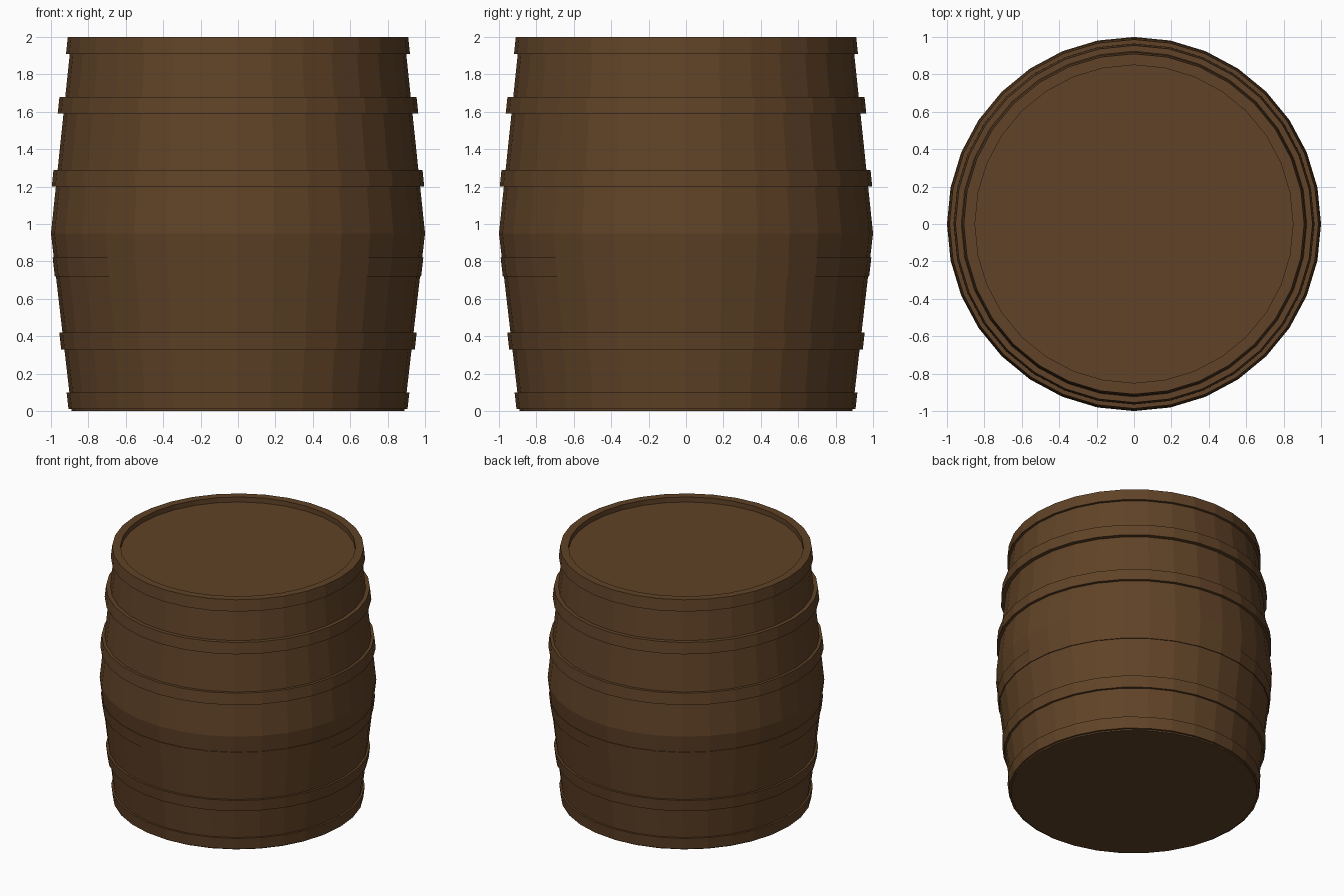
import bpy, bmesh, math

if "Cube" in bpy.data.objects:
    bpy.data.objects.remove(bpy.data.objects["Cube"])

SIDES = 32
BULGE_Z, BULGE_R, END_R = 0.95, 1.0, 0.89

wood = bpy.data.materials.new("dark_brown_wood")
wood.diffuse_color = (0.117, 0.055, 0.020, 1.0)
wood.use_nodes = True
wood.node_tree.nodes["Principled BSDF"].inputs["Base Color"].default_value = wood.diffuse_color


def stave_radius(z):
    """Straight taper from the bulge to each end of the barrel."""
    reach = BULGE_Z if z < BULGE_Z else 2.0 - BULGE_Z
    return BULGE_R - (BULGE_R - END_R) * abs(z - BULGE_Z) / reach


def lathe(name, profile, closed=False):
    """Revolve (radius, z) points around z; open profiles get end caps."""
    bm = bmesh.new()
    rings = []
    for r, z in profile:
        rings.append([bm.verts.new((r * math.cos(2 * math.pi * i / SIDES),
                                    r * math.sin(2 * math.pi * i / SIDES), z))
                      for i in range(SIDES)])
    pairs = list(zip(rings, rings[1:]))
    if closed:
        pairs.append((rings[-1], rings[0]))
    else:
        bm.faces.new(rings[0])
        bm.faces.new(rings[-1])
    for a, b in pairs:
        for i in range(SIDES):
            j = (i + 1) % SIDES
            bm.faces.new((a[i], a[j], b[j], b[i]))
    bmesh.ops.recalc_face_normals(bm, faces=bm.faces)
    mesh = bpy.data.meshes.new(name)
    bm.to_mesh(mesh)
    bm.free()
    mesh.materials.append(wood)
    obj = bpy.data.objects.new(name, mesh)
    bpy.context.collection.objects.link(obj)
    return obj


# barrel body with recessed lid
lathe("barrel_body", [(END_R, 0.0), (BULGE_R, BULGE_Z), (END_R, 2.0),
                      (0.85, 2.0), (0.85, 1.96)])

# hoops that follow the taper: bottom z, top z, how far they stand out
hoops = [(0.01, 0.10, 0.015), (0.33, 0.42, 0.017), (0.72, 0.82, 0.006),
         (1.20, 1.29, 0.022), (1.59, 1.68, 0.033 - 0.002), (1.91, 2.0, 0.02)]
for n, (z0, z1, out) in enumerate(hoops, 1):
    r0, r1 = stave_radius(z0), stave_radius(z1)
    lathe(f"hoop_{n}", [(r0 - 0.01, z0), (r0 + out, z0),
                        (r1 + out, z1), (r1 - 0.01, z1)], closed=True)
